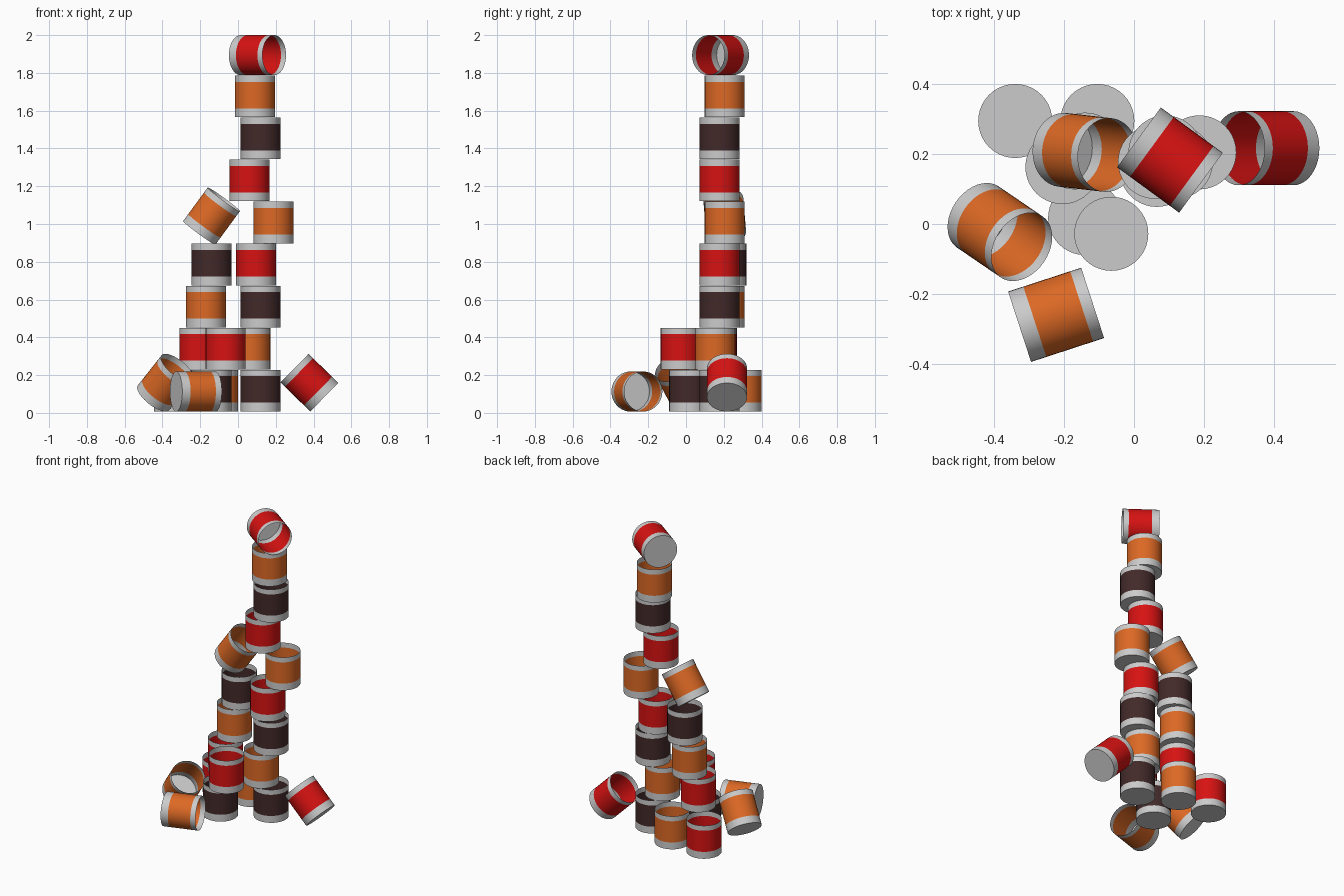
import bpy, bmesh, math
from mathutils import Vector

if "Cube" in bpy.data.objects:
    bpy.data.objects.remove(bpy.data.objects["Cube"])

R, H, SEG = 0.106, 0.22, 40
LOW, HIGH = 0.046, 0.187        # label edges along the can height
STEP, BASE = 0.2225, 0.008      # stacking pitch and height of the lowest layer


def paint(name, rgb):
    m = bpy.data.materials.new(name)
    m.diffuse_color = (*rgb, 1)
    m.use_nodes = True
    m.node_tree.nodes["Principled BSDF"].inputs["Base Color"].default_value = m.diffuse_color
    return m


MATS = {
    "red": paint("red_paint", (0.68, 0.006, 0.006)),
    "orange": paint("orange_paint", (0.72, 0.14, 0.018)),
    "dark": paint("dark_paint", (0.055, 0.022, 0.022)),
}


def tube_mesh(name, bands, closed_bottom=False):
    """Mesh of straight tube bands, centred on the can's middle."""
    bm = bmesh.new()
    for i, (z0, z1) in enumerate(bands):
        rings = [[bm.verts.new((R * math.cos(2 * math.pi * k / SEG),
                                R * math.sin(2 * math.pi * k / SEG), z - H / 2))
                  for k in range(SEG)] for z in (z0, z1)]
        for k in range(SEG):
            n = (k + 1) % SEG
            bm.faces.new((rings[0][k], rings[0][n], rings[1][n], rings[1][k])).smooth = True
        if closed_bottom and i == 0:
            centre = bm.verts.new((0, 0, z0 - H / 2))
            for k in range(SEG):
                bm.faces.new((rings[0][(k + 1) % SEG], rings[0][k], centre)).smooth = True
    me = bpy.data.meshes.new(name)
    bm.to_mesh(me)
    bm.free()
    # crisp edge round the bottom
    me.set_sharp_from_angle(angle=math.radians(40))
    return me


# shared meshes: open-topped tin with a gap for the label, and one label per colour
TIN = tube_mesh("tin", [(0, LOW), (HIGH, H)], True)
LABELS = {}
for col, mat in MATS.items():
    LABELS[col] = tube_mesh(col + "_label", [(LOW, HIGH)])
    LABELS[col].materials.append(mat)


def can(name, col, centre, axis=(0, 0, 1)):
    rot = Vector(axis).to_track_quat('Z', 'Y').to_euler()
    for suffix, me in (("_tin", TIN), ("_label", LABELS[col])):
        ob = bpy.data.objects.new(name + suffix, me)
        ob.location, ob.rotation_euler = centre, rot
        bpy.context.collection.objects.link(ob)


# upright cans: colour, x, y, layer
upright = [
    # tall tower
    ("dark", 0.12, 0.178, 0), ("orange", 0.065, 0.155, 1), ("dark", 0.12, 0.178, 2),
    ("red", 0.095, 0.178, 3), ("orange", 0.187, 0.205, 4), ("red", 0.06, 0.178, 5),
    ("dark", 0.12, 0.178, 6), ("orange", 0.09, 0.205, 7),
    # short tower
    ("red", -0.205, 0.163, 1), ("orange", -0.17, 0.205, 2), ("dark", -0.14, 0.213, 3),
    # base cluster
    ("dark", -0.14, 0.017, 0), ("red", -0.065, -0.028, 1),
    ("orange", -0.105, 0.295, 0), ("red", -0.34, 0.295, 0),
]
for i, (col, x, y, layer) in enumerate(upright):
    can(f"standing_can_{i + 1}", col, (x, y, BASE + STEP * layer + H / 2))

# tipped cans: name, colour, centre, direction of the open end
can("top_lying_can", "red", (0.103, 0.183, 1.894), (0.807, -0.59, 0))
can("tilted_can", "orange", (-0.14, 0.205, 1.042), (0.132, -0.015, 0.18))
can("right_fallen_can", "red", (0.378, 0.217, 0.16), (-0.71, 0, 0.70))
can("left_fallen_can", "orange", (-0.384, -0.023, 0.16), (0.126, -0.086, 0.16))
can("front_fallen_can", "orange", (-0.223, -0.26, 0.113), (0.95, 0.31, 0))
